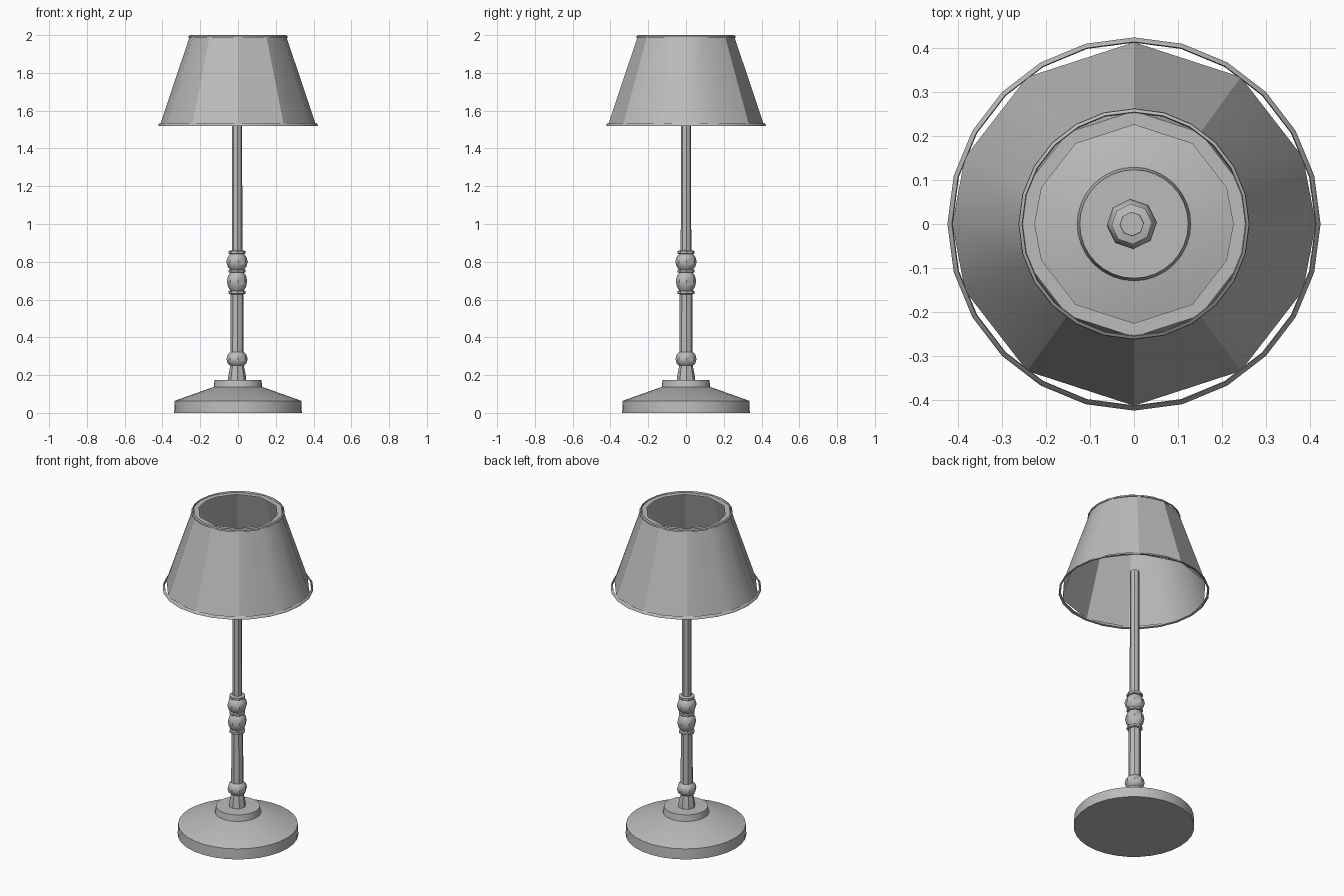
import bpy, bmesh
from math import radians, cos, sin

cube = bpy.data.objects.get("Cube")
if cube:
    bpy.data.objects.remove(cube, do_unlink=True)

grey = bpy.data.materials.new("plain_grey")
grey.use_nodes = True
colour = (0.5, 0.5, 0.5, 1)
grey.diffuse_color = colour
grey.node_tree.nodes["Principled BSDF"].inputs["Base Color"].default_value = colour


def even(sides, start=0):
    return [start + 360 * i / sides for i in range(sides)]


def lathe(name, profile, angles, closed=False, caps=False, x=0, smooth=30):
    """Turn a (radius, height) profile around z, using the given angles."""
    bm = bmesh.new()
    rings = [[bm.verts.new((r * cos(radians(a)), r * sin(radians(a)), z))
              for a in angles] for r, z in profile]
    pairs = list(zip(rings, rings[1:]))
    if closed:
        pairs.append((rings[-1], rings[0]))
    n = len(angles)
    for low, high in pairs:
        for i in range(n):
            j = (i + 1) % n
            bm.faces.new((low[i], low[j], high[j], high[i]))
    if caps:
        bm.faces.new(rings[0][::-1])
        bm.faces.new(rings[-1])
    mesh = bpy.data.meshes.new(name)
    bm.to_mesh(mesh)
    bm.free()
    mesh.materials.append(grey)
    obj = bpy.data.objects.new(name, mesh)
    obj.location.x = x
    bpy.context.collection.objects.link(obj)
    bpy.ops.object.select_all(action='DESELECT')
    obj.select_set(True)
    bpy.context.view_layer.objects.active = obj
    bpy.ops.object.shade_smooth_by_angle(angle=radians(smooth))
    return obj


# Round foot and its raised collar
lathe("base", [(.338, 0), (.335, .064), (.127, .138)], even(32), caps=True)
lathe("base_collar", [(.13, .13), (.123, .175)], even(32), caps=True)

# Turned column: foot, bead, lower shaft, two beads between rings, upper shaft
column = [(.049, .17), (.046, .2), (.036, .25), (.05, .262), (.056, .285),
          (.05, .308), (.035, .322), (.034, .628),
          (.045, .631), (.045, .644), (.036, .648),
          (.048, .668), (.054, .697), (.048, .726), (.036, .742),
          (.046, .745), (.046, .757), (.038, .76),
          (.05, .775), (.057, .8), (.05, .825), (.037, .841),
          (.046, .844), (.046, .857), (.028, .861), (.027, 1.65)]
lathe("column", column, even(8, 4), caps=True, x=-.005, smooth=40)

# Faceted shade with a narrow inward lip at the top
quarter = [0, 21.5, 54, 90]
facets = quarter + [180 - a for a in quarter[2::-1]]
facets += [180 + a for a in facets[1:-1]]
lathe("shade", [(.412, 1.525), (.256, 1.992), (.225, 1.992)], facets)

# Trim rings round both ends of the shade
lathe("lower_trim", [(.423, 1.52), (.421, 1.527), (.413, 1.535), (.411, 1.523)],
      even(24), closed=True)
lathe("upper_trim", [(.262, 1.986), (.261, 1.995), (.254, 2), (.252, 1.989)],
      even(24), closed=True)
